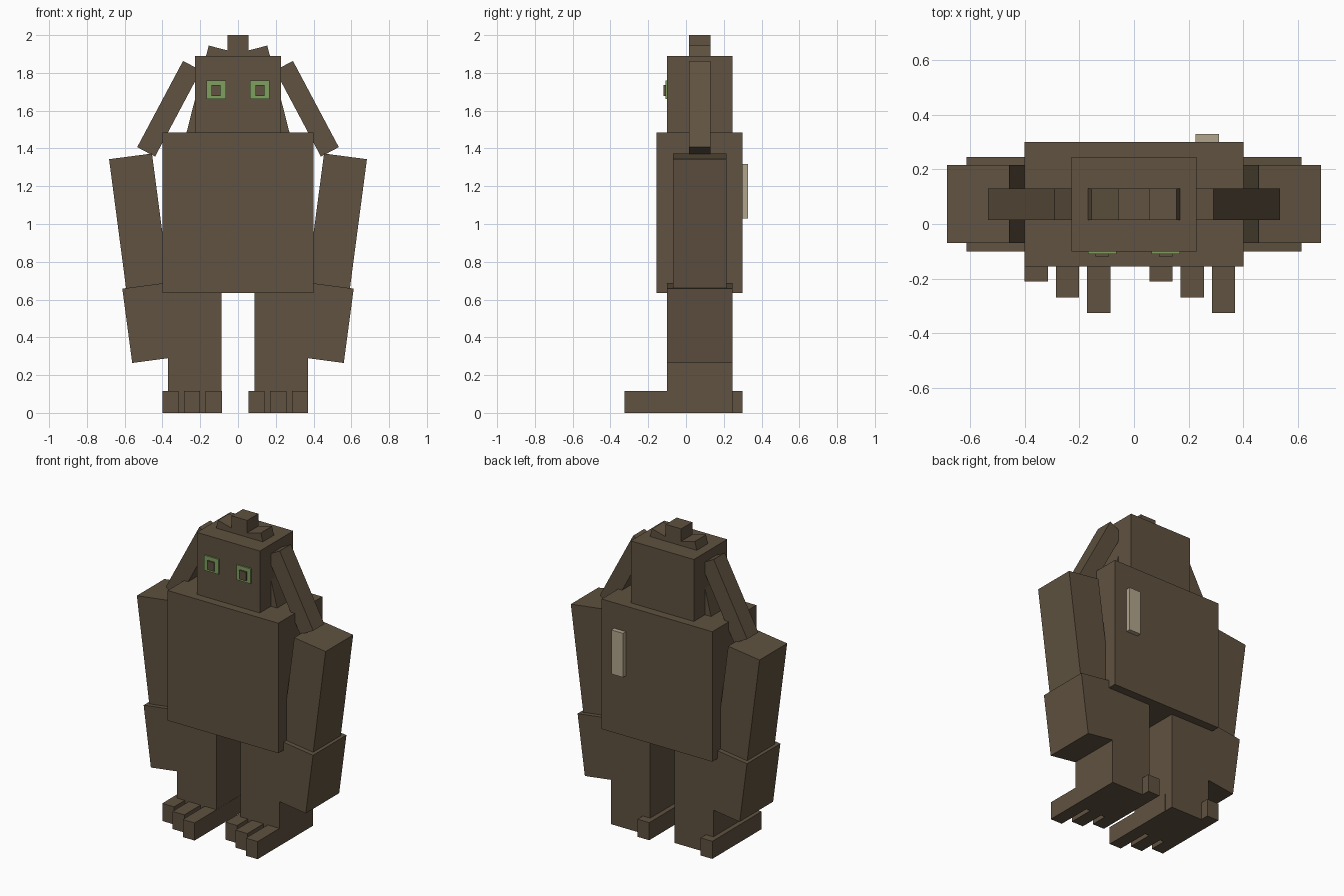
import bpy
from math import radians

if "Cube" in bpy.data.objects:
    bpy.data.objects.remove(bpy.data.objects["Cube"])


def material(name, rgb):
    m = bpy.data.materials.new(name)
    m.diffuse_color = (*rgb, 1)
    m.use_nodes = True
    m.node_tree.nodes["Principled BSDF"].inputs["Base Color"].default_value = m.diffuse_color
    return m


FUR = material("brown", (0.115, 0.084, 0.051))
GREEN = material("green", (0.216, 0.352, 0.117))
TAN = material("tan", (0.445, 0.376, 0.262))


def block(name, centre, size, mat=FUR, tilt=0):
    """Box with a centre, a size and a tilt in degrees about the y axis."""
    bpy.ops.mesh.primitive_cube_add(size=1, location=centre, rotation=(0, radians(tilt), 0))
    ob = bpy.context.object
    ob.name = name
    ob.scale = size
    bpy.ops.object.transform_apply(location=False, rotation=False, scale=True)
    ob.data.materials.append(mat)
    return ob


def span(name, x, y, z, mat=FUR):
    """Upright box between two limits on each axis."""
    lims = (x, y, z)
    return block(name, [(a + b) / 2 for a, b in lims], [b - a for a, b in lims], mat)


# Trunk and head
span("body", (-0.4, 0.4), (-0.155, 0.3), (0.635, 1.485))
span("head", (-0.228, 0.228), (-0.1, 0.245), (1.48, 1.89))
span("crest_middle", (-0.056, 0.056), (0.015, 0.13), (1.5, 2.0))
span("back_plate", (0.225, 0.31), (0.295, 0.329), (1.03, 1.318), TAN)

for s, side in ((-1, "left"), (1, "right")):
    # Crest bars that splay through the head, and hanging locks
    block(f"crest_{side}", (s * 0.166, 0.0725, 1.679), (0.11, 0.115, 0.52), tilt=-s * 14.3)
    block(f"lock_{side}", (s * 0.365, 0.0725, 1.61), (0.107, 0.115, 0.517), tilt=-s * 28)

    # Arms
    block(f"upper_arm_{side}", (s * 0.524, 0.0725, 1.016), (0.229, 0.285, 0.69), tilt=s * 7.5)
    block(f"forearm_{side}", (s * 0.444, 0.0725, 0.48), (0.287, 0.345, 0.397), tilt=s * 7.6)

    # Legs
    span(f"leg_{side}", sorted((s * 0.087, s * 0.37)), (-0.1, 0.245), (0, 0.64))

    # Eyes
    span(f"eye_{side}", (s * 0.116 - 0.052, s * 0.116 + 0.052), (-0.109, -0.099), (1.662, 1.76), GREEN)
    span(f"pupil_{side}", (s * 0.116 - 0.024, s * 0.116 + 0.024), (-0.119, -0.108), (1.677, 1.735))

    # Foot bars, both feet stepped the same way
    start = -0.4 if s < 0 else 0.056
    for i in range(3):
        x, y = start + i * 0.1145, -0.211 - i * 0.0575
        span(f"toe_{side}_{i + 1}", (x, x + 0.085), (y, y + 0.511), (0, 0.115))
